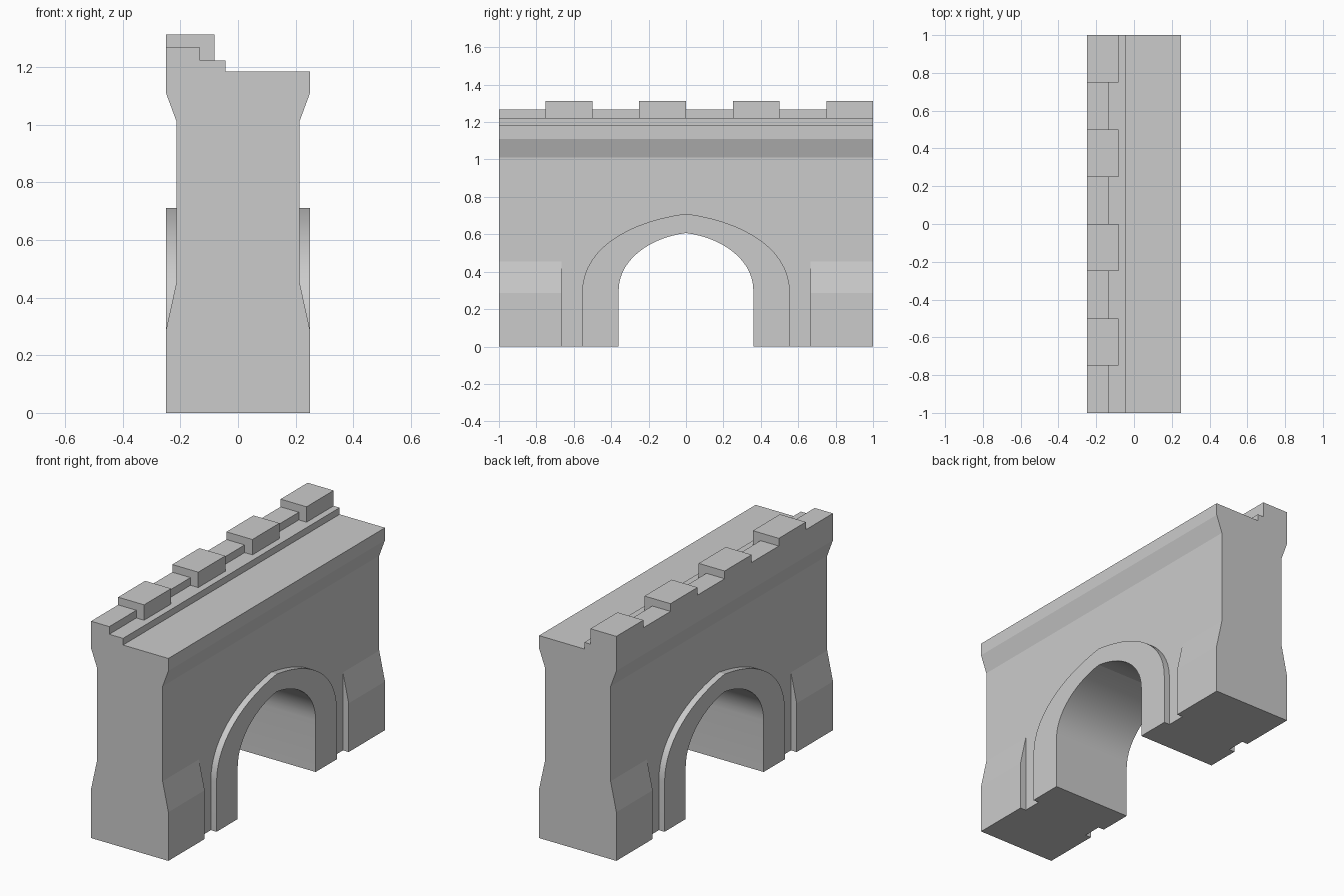
import bpy, bmesh, math
from mathutils import Vector

if "Cube" in bpy.data.objects:
    bpy.data.objects.remove(bpy.data.objects["Cube"])


def prism(name, pts, a, b, axis):
    """Extrude a 2D profile: axis 'Y' takes (x, z) points, axis 'X' takes (y, z) points."""
    place = (lambda p, d: (p[0], d, p[1])) if axis == 'Y' else (lambda p, d: (d, p[0], p[1]))
    bm = bmesh.new()
    face = bm.faces.new([bm.verts.new(place(p, a)) for p in pts])
    ext = bmesh.ops.extrude_face_region(bm, geom=[face])
    shift = Vector((0, b - a, 0)) if axis == 'Y' else Vector((b - a, 0, 0))
    moved = [g for g in ext['geom'] if isinstance(g, bmesh.types.BMVert)]
    bmesh.ops.translate(bm, verts=moved, vec=shift)
    bmesh.ops.recalc_face_normals(bm, faces=bm.faces)
    mesh = bpy.data.meshes.new(name)
    bm.to_mesh(mesh)
    bm.free()
    ob = bpy.data.objects.new(name, mesh)
    bpy.context.collection.objects.link(ob)
    return ob


def boolean(target, tool, operation):
    tool.hide_render = True
    mod = target.modifiers.new(tool.name, 'BOOLEAN')
    mod.solver = 'EXACT'
    mod.operation = operation
    mod.object = tool
    bpy.context.view_layer.objects.active = target
    bpy.ops.object.modifier_apply(modifier=mod.name)
    bpy.data.objects.remove(tool)


def arch(p0, p1, p2, p3, bottom, n=14):
    """Slightly pointed arch outline from one mirrored Bezier half."""
    half = [(p0[0], bottom)]
    for i in range(n + 1):
        t = i / n
        w = ((1 - t) ** 3, 3 * t * (1 - t) ** 2, 3 * t * t * (1 - t), t ** 3)
        half.append(tuple(sum(k * p[c] for k, p in zip(w, (p0, p1, p2, p3))) for c in (0, 1)))
    return half + [(-y, z) for y, z in reversed(half[:-1])]


# Wall with battered foot, flared top and stepped parapet
wall = prism("gate_wall", [
    (-0.25, 0), (0.25, 0), (0.25, 0.285), (0.213, 0.455), (0.213, 1.01),
    (0.25, 1.11), (0.25, 1.183), (-0.043, 1.183), (-0.043, 1.222),
    (-0.132, 1.222), (-0.132, 1.267), (-0.25, 1.267), (-0.25, 1.11),
    (-0.213, 1.01), (-0.213, 0.455), (-0.25, 0.285)], -1, 1, 'Y')

# Recess the foot beside the archway on both faces
for s in (-1, 1):
    recess = prism("foot_recess", [(s * 0.213, -0.1), (s * 0.35, -0.1),
                                   (s * 0.35, 0.455), (s * 0.213, 0.455)], -0.665, 0.665, 'Y')
    boolean(wall, recess, 'DIFFERENCE')

# Raised arch surround, then the opening
surround = prism("arch_surround", arch((0.555, 0.29), (0.555, 0.51), (0.33, 0.665), (0, 0.71), 0),
                 -0.25, 0.25, 'X')
boolean(wall, surround, 'UNION')
opening = prism("arch_opening", arch((0.36, 0.30), (0.36, 0.46), (0.2, 0.58), (0, 0.607), -0.1),
                -0.4, 0.4, 'X')
boolean(wall, opening, 'DIFFERENCE')

# Merlons lapping over the parapet step
for i in range(4):
    y = -0.75 + i * 0.5
    prism(f"merlon_{i + 1}", [
        (-0.25, 1.267), (-0.132, 1.267), (-0.132, 1.222),
        (-0.082, 1.222), (-0.082, 1.312), (-0.25, 1.312)], y, y + 0.25, 'Y')

# Smooth only the arch curves
bpy.ops.object.select_all(action='DESELECT')
wall.select_set(True)
bpy.context.view_layer.objects.active = wall
bpy.ops.object.shade_smooth_by_angle(angle=math.radians(11))
